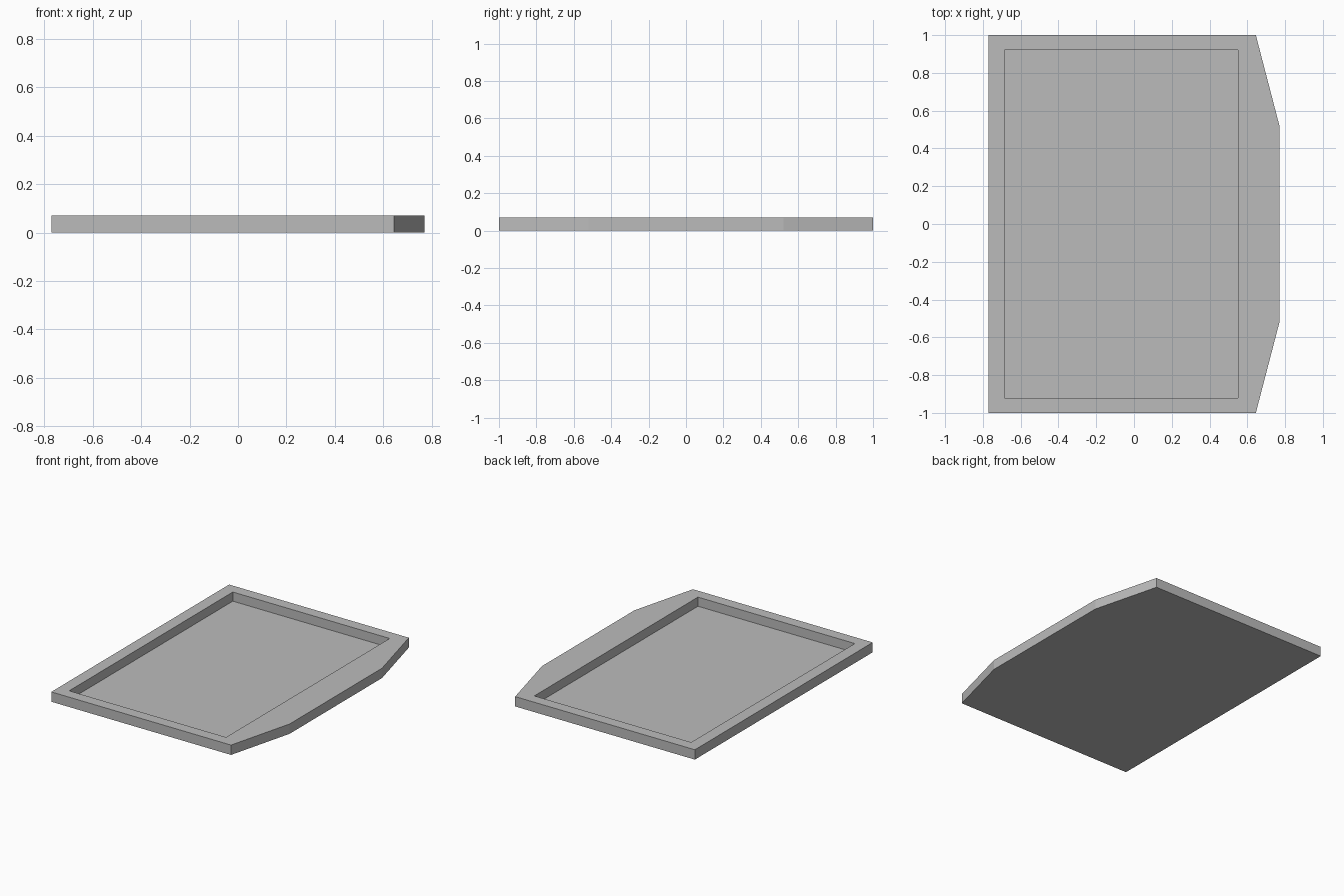
import bpy
import bmesh

if "Cube" in bpy.data.objects:
    bpy.data.objects.remove(bpy.data.objects["Cube"], do_unlink=True)

HEIGHT = 0.07
FLOOR = 0.005

grey = bpy.data.materials.new("plain grey")
grey.use_nodes = True
colour = (0.5, 0.5, 0.5, 1)
grey.diffuse_color = colour
grey.node_tree.nodes["Principled BSDF"].inputs["Base Color"].default_value = colour


def prism(name, outline, bottom, top):
    """Extrude a flat outline upwards into a closed solid."""
    bm = bmesh.new()
    base = bm.faces.new([bm.verts.new((x, y, bottom)) for x, y in outline])
    moved = bmesh.ops.extrude_face_region(bm, geom=[base], use_keep_orig=True)["geom"]
    verts = [v for v in moved if isinstance(v, bmesh.types.BMVert)]
    bmesh.ops.translate(bm, verts=verts, vec=(0, 0, top - bottom))
    bmesh.ops.recalc_face_normals(bm, faces=bm.faces)
    mesh = bpy.data.meshes.new(name)
    bm.to_mesh(mesh)
    bm.free()
    mesh.materials.append(grey)
    obj = bpy.data.objects.new(name, mesh)
    bpy.context.collection.objects.link(obj)
    return obj


def mirrored(half):
    """Complete an outline given its front half."""
    return half + [(x, -y) for x, y in reversed(half)]


# Tray body with two bevelled corners on its left side
tray = prism("tray", mirrored([(-0.77, -1), (0.645, -1), (0.77, -0.52)]), 0, HEIGHT)

# Rectangular recess, cut down to a thin floor
cutter = prism("recess_cutter", mirrored([(-0.685, -0.92), (0.55, -0.92)]), FLOOR, HEIGHT + 0.1)
cutter.hide_render = True
cut = tray.modifiers.new("recess", "BOOLEAN")
cut.operation = "DIFFERENCE"
cut.solver = "EXACT"
cut.object = cutter

bpy.context.view_layer.objects.active = tray
tray.select_set(True)
bpy.ops.object.modifier_apply(modifier=cut.name)
bpy.data.objects.remove(cutter, do_unlink=True)
